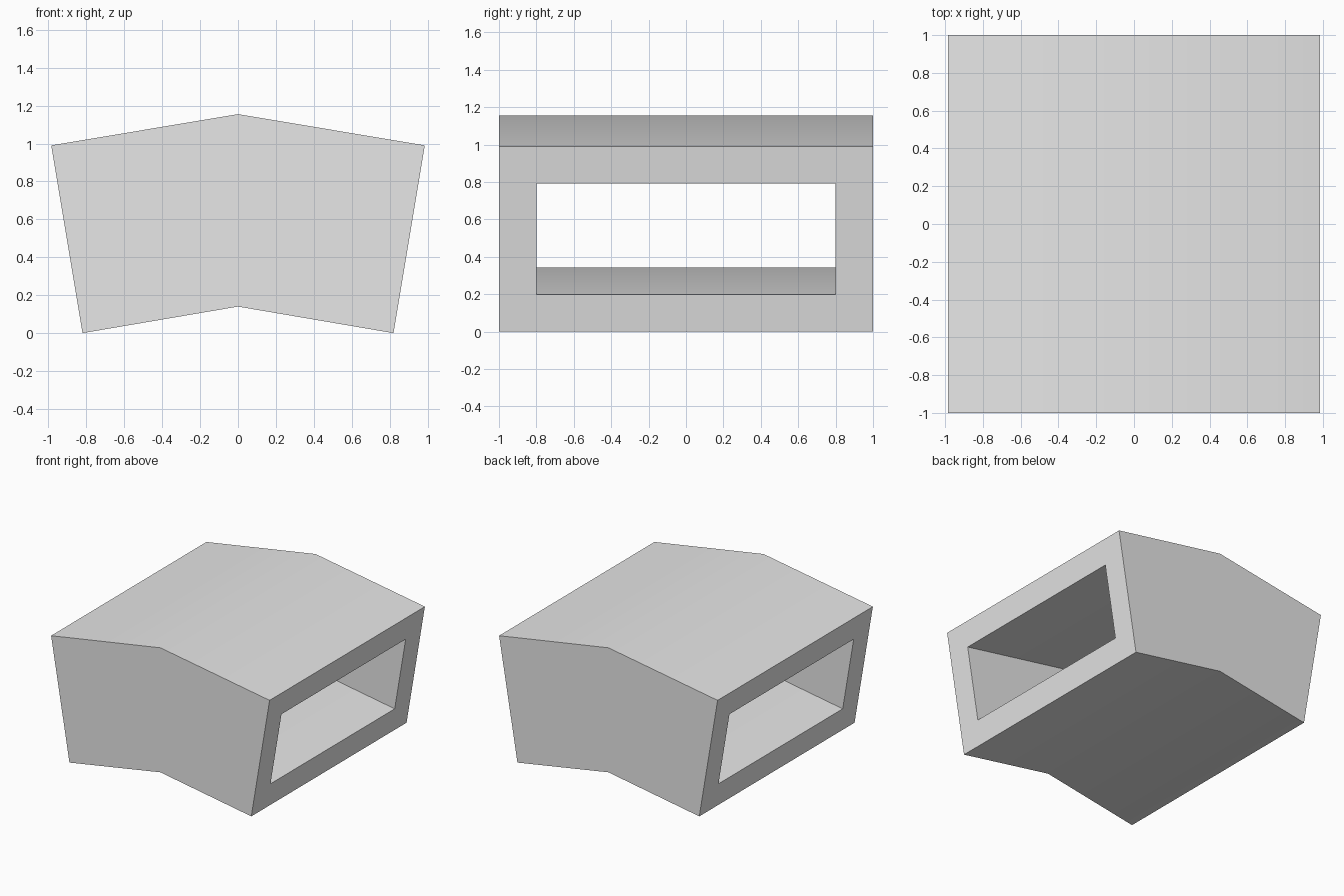
import bpy
import bmesh
import math

cube = bpy.data.objects.get("Cube")
if cube:
    bpy.data.objects.remove(cube, do_unlink=True)

# Plain grey material
grey = bpy.data.materials.new("light grey")
grey.use_nodes = True
colour = (0.8, 0.8, 0.8, 1.0)
grey.diffuse_color = colour
grey.node_tree.nodes["Principled BSDF"].inputs["Base Color"].default_value = colour

# Bent section: each station runs from a bottom (x, z) to a top (x, z)
STATIONS = [((-0.82, 0.0), (-0.985, 0.99)),
            ((0.0, 0.14), (0.0, 1.155)),
            ((0.82, 0.0), (0.985, 0.99))]


def ring(bm, station, half_depth, low, high):
    """Rectangle of four corners at one station, between two height fractions."""
    (x0, z0), (x1, z1) = station
    corners = [(-half_depth, low), (half_depth, low),
               (half_depth, high), (-half_depth, high)]
    return [bm.verts.new((x0 + (x1 - x0) * t, y, z0 + (z1 - z0) * t))
            for y, t in corners]


def bridge(bm, a, b):
    """Join two four-corner rings with quads."""
    for i in range(4):
        j = (i + 1) % 4
        bm.faces.new((a[i], a[j], b[j], b[i]))


# Hollow bent tube, open through both sides
bm = bmesh.new()
outer = [ring(bm, s, 1.0, 0.0, 1.0) for s in STATIONS]
inner = [ring(bm, s, 0.8, 0.2, 0.8) for s in STATIONS]
for rings in (outer, inner):
    for a, b in zip(rings, rings[1:]):
        bridge(bm, a, b)

# Flat rims around the two openings
for end in (0, -1):
    bridge(bm, outer[end], inner[end])

bmesh.ops.recalc_face_normals(bm, faces=bm.faces)
mesh = bpy.data.meshes.new("bent_tube")
bm.to_mesh(mesh)
bm.free()
mesh.materials.append(grey)
tube = bpy.data.objects.new("bent_tube", mesh)
bpy.context.collection.objects.link(tube)

# Smooth the gentle bend, keep the square edges sharp
bpy.ops.object.select_all(action="DESELECT")
tube.select_set(True)
bpy.context.view_layer.objects.active = tube
bpy.ops.object.shade_smooth_by_angle(angle=math.radians(30))
